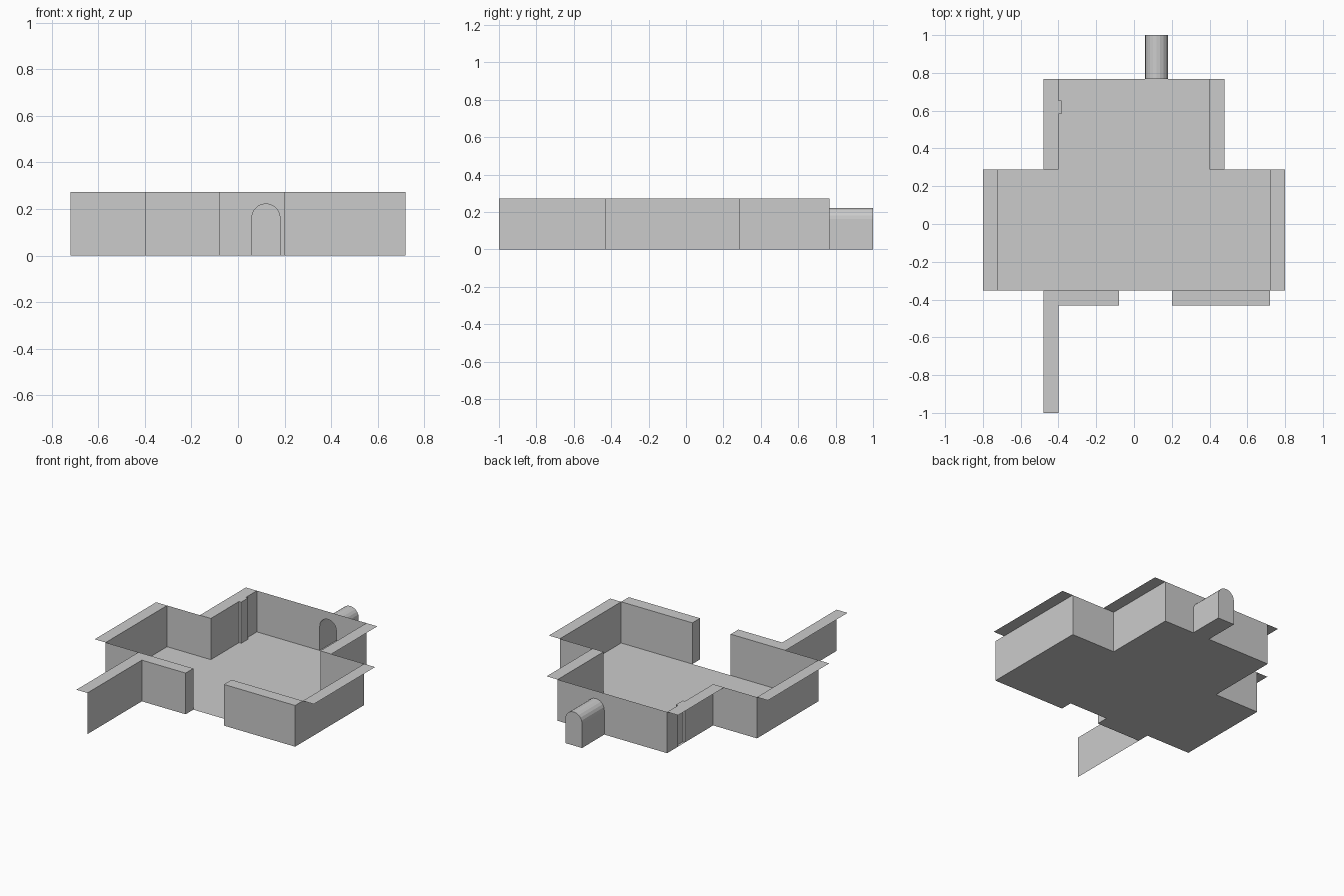
import bpy, bmesh
from math import cos, sin, pi

if "Cube" in bpy.data.objects:
    bpy.data.objects.remove(bpy.data.objects["Cube"])

H = 0.272                              # wall height
FRONT, INNER, MID, BACK = -0.432, -0.352, 0.288, 0.768
CX, R, SPRING, SEG = 0.12, 0.061, 0.161, 10   # tunnel arch


def build(name, faces):
    """One object from a list of polygons, welded together."""
    bm = bmesh.new()
    for f in faces:
        bm.faces.new([bm.verts.new(p) for p in f])
    bmesh.ops.remove_doubles(bm, verts=bm.verts, dist=0.0005)
    me = bpy.data.meshes.new(name)
    bm.to_mesh(me)
    bm.free()
    ob = bpy.data.objects.new(name, me)
    bpy.context.collection.objects.link(ob)
    return ob


def wall(path):
    """Upright sheets along a plan path."""
    return [[(*a, 0), (*b, 0), (*b, H), (*a, H)] for a, b in zip(path, path[1:])]


def flat(path, z):
    return [[(x, y, z) for x, y in path]]


def rect(x0, x1, y0, y1, z):
    return flat([(x0, y0), (x1, y0), (x1, y1), (x0, y1)], z)


# Floor
build("floor", flat([(-.72, INNER), (-.4, INNER), (-.4, FRONT), (-.08, FRONT),
                     (-.08, INNER), (.2, INNER), (.2, FRONT), (.72, FRONT),
                     (.72, MID), (.4, MID), (.4, BACK), (-.4, BACK),
                     (-.4, MID), (-.72, MID)], 0))

# Side walls, the left one with a small pilaster
notch = [(-.4, .582), (-.384, .582), (-.384, .655), (-.4, .655)]
build("left_wall", wall([(-.4, BACK)] + notch[::-1] +
                        [(-.4, MID), (-.72, MID), (-.72, INNER)]))
build("right_wall", wall([(.72, FRONT), (.72, MID), (.4, MID), (.4, BACK)]))

# Front walls with thickness around the doorway
build("front_wall_left", wall([(-.72, INNER), (-.08, INNER), (-.08, FRONT), (-.4, FRONT)]))
build("front_wall_right", wall([(.72, INNER), (.2, INNER), (.2, FRONT), (.72, FRONT)]))
build("entry_wall", wall([(-.4, -1), (-.4, INNER)]))

# Back wall with an arched opening
arch = [(CX - R, 0)] + [(CX - R * cos(pi * i / SEG), SPRING + R * sin(pi * i / SEG))
                        for i in range(SEG + 1)] + [(CX + R, 0)]
outline = [(-.4, 0)] + arch + [(.4, 0), (.4, H), (-.4, H)]
build("back_wall", [[(x, BACK, z) for x, z in outline]])

# Tunnel behind the opening, closed at the far end
sides = [[(*a[:1], BACK, a[1]), (b[0], BACK, b[1]), (b[0], 1, b[1]), (a[0], 1, a[1])]
         for a, b in zip(arch, arch[1:] + arch[:1])]
build("tunnel", sides + [[(x, 1, z) for x, z in arch]])

# Flat rims on top of the walls
for side, s in (("left", -1), ("right", 1)):
    build(side + "_rim", rect(s * .72, s * .8, INNER, MID, H))
build("rear_right_rim", rect(.4, .48, MID, BACK, H))
build("rear_left_rim", flat([(-.48, MID), (-.4, MID)] + notch +
                            [(-.4, BACK), (-.48, BACK)], H))
build("front_right_rim", rect(.2, .72, FRONT, INNER, H))
build("entry_rim", flat([(-.48, -1), (-.4, -1), (-.4, FRONT), (-.08, FRONT),
                         (-.08, INNER), (-.48, INNER)], H))
